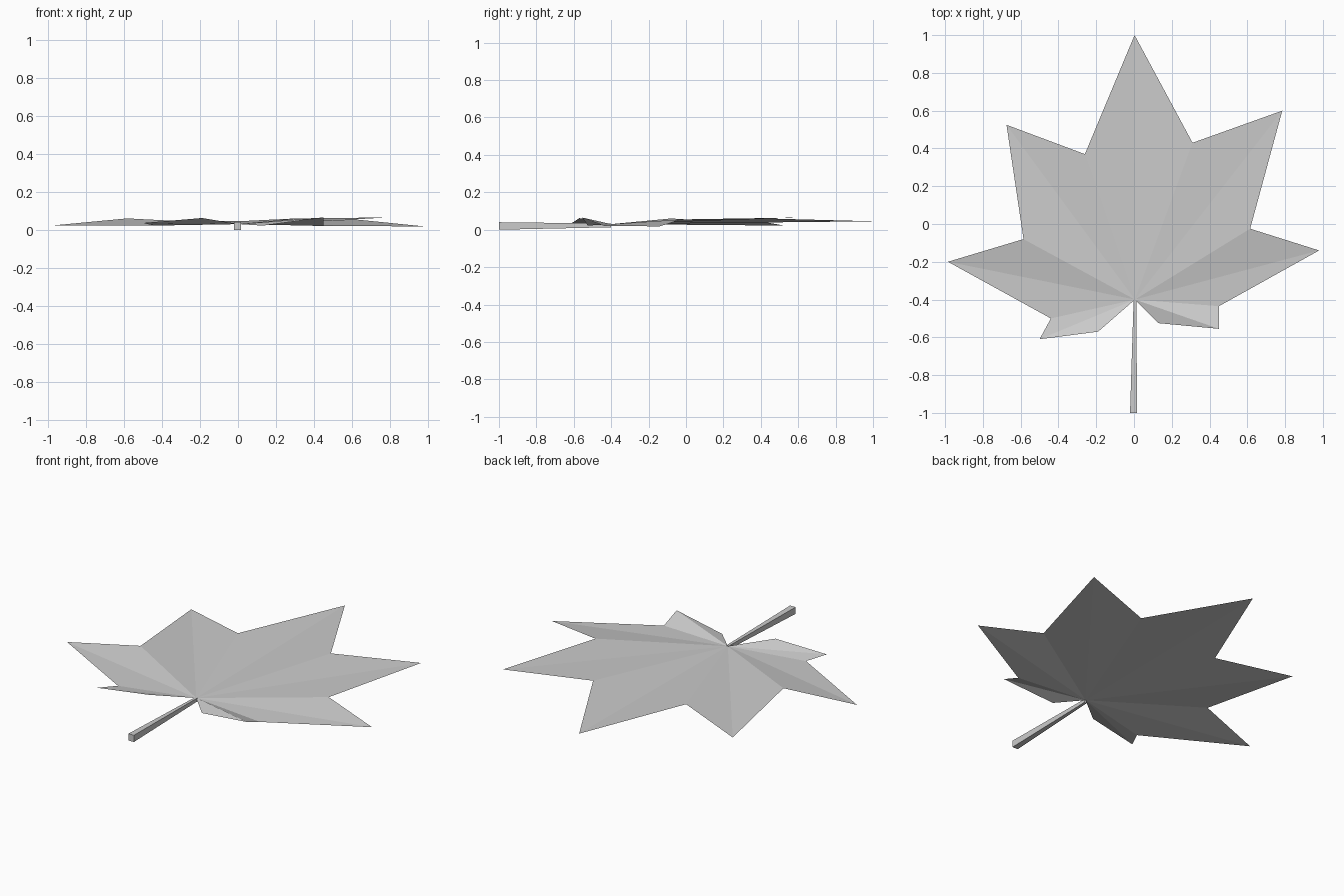
import bpy
import bmesh
from mathutils import Vector

cube = bpy.data.objects.get("Cube")
if cube:
    bpy.data.objects.remove(cube)

grey = bpy.data.materials.new("pale grey")
grey.use_nodes = True
grey.diffuse_color = (0.6, 0.6, 0.6, 1)
grey.node_tree.nodes["Principled BSDF"].inputs["Base Color"].default_value = grey.diffuse_color


def add_object(name, bm):
    mesh = bpy.data.meshes.new(name)
    bm.to_mesh(mesh)
    bm.free()
    mesh.materials.append(grey)
    obj = bpy.data.objects.new(name, mesh)
    bpy.context.collection.objects.link(obj)
    return obj


# Leaf blade: folded sheet fanned out from the stem joint, tips and notches alternating
joint = (0.005, -0.40, 0.03)
outline = [
    (0.13, -0.525, 0.022), (0.45, -0.555, 0.065), (0.45, -0.435, 0.02),
    (0.98, -0.14, 0.018), (0.615, -0.025, 0.055), (0.785, 0.60, 0.065),
    (0.31, 0.43, 0.06), (0.003, 1.0, 0.045), (-0.26, 0.37, 0.05),
    (-0.675, 0.525, 0.022), (-0.585, -0.08, 0.06), (-0.985, -0.20, 0.022),
    (-0.44, -0.50, 0.022), (-0.50, -0.61, 0.036), (-0.19, -0.57, 0.062),
]
bm = bmesh.new()
hub = bm.verts.new(joint)
rim = [bm.verts.new(p) for p in outline]
for a, b in zip(rim, rim[1:]):
    bm.faces.new((hub, a, b))
add_object("leaf_blade", bm)

# Stem: square bar that thins toward the joint
bm = bmesh.new()
bmesh.ops.create_cube(bm, size=1)
for v in bm.verts:
    end = v.co.y < 0
    centre = Vector((-0.003, -1.0, 0.02) if end else (0.006, -0.40, 0.023))
    width, height = (0.036, 0.04) if end else (0.016, 0.02)
    v.co = centre + Vector((v.co.x * width, 0, v.co.z * height))
add_object("stem", bm)
